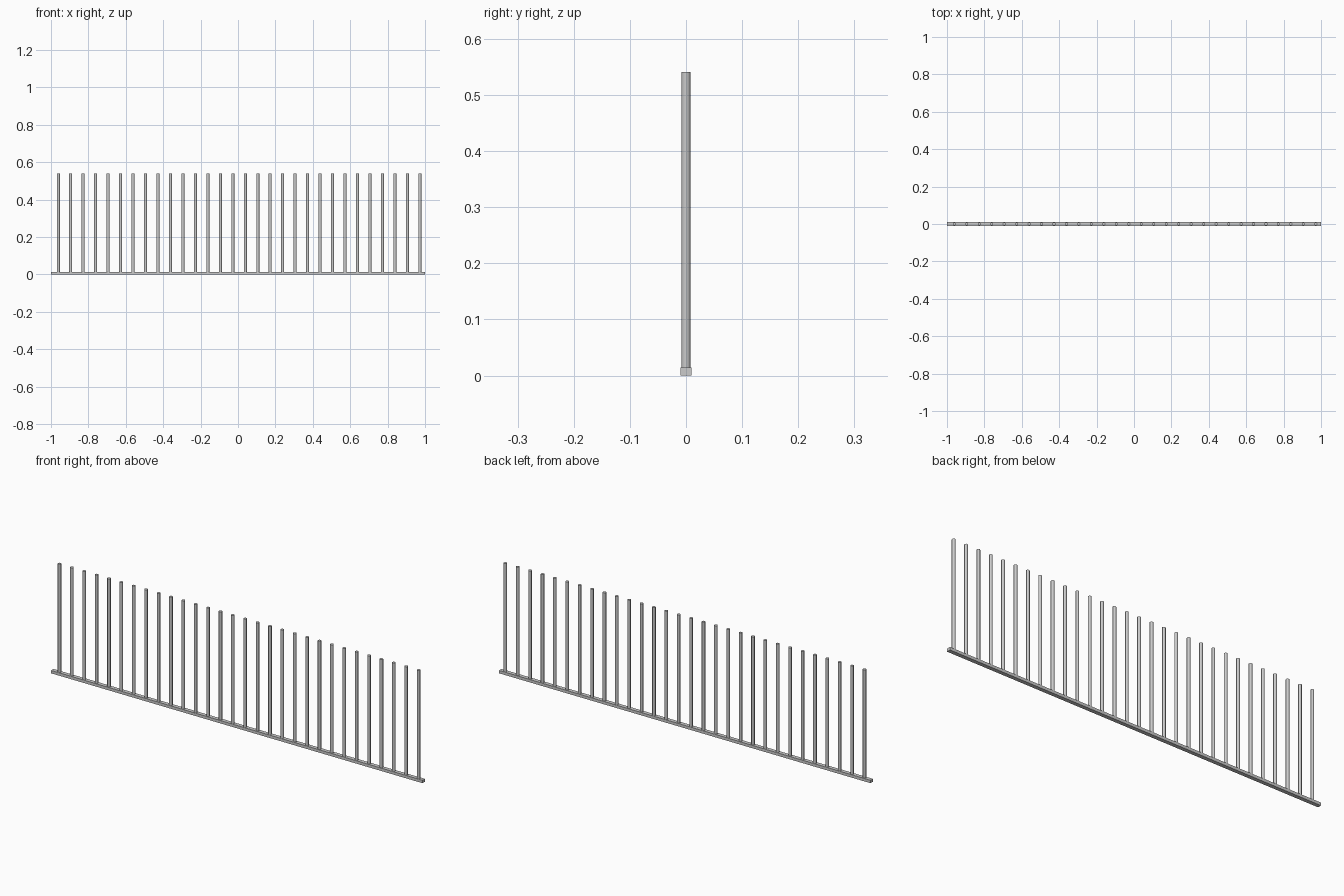
import bpy

if "Cube" in bpy.data.objects:
    bpy.data.objects.remove(bpy.data.objects["Cube"])

COUNT = 30
PITCH = 2 / COUNT
FIRST_X = -0.961
RAIL_H, RAIL_W = 0.014, 0.019
TOP, RADIUS = 0.541, 0.008

# bottom rail
bpy.ops.mesh.primitive_cube_add(size=1, location=(0, 0, RAIL_H / 2))
rail = bpy.context.object
rail.name = "bottom_rail"
rail.scale = (2, RAIL_W, RAIL_H)

# upright round bars, sharing one mesh
bpy.ops.mesh.primitive_cylinder_add(vertices=12, radius=RADIUS, depth=TOP - RAIL_H,
                                    location=(FIRST_X, 0, (TOP + RAIL_H) / 2))
bar = bpy.context.object
bar.name = "upright_bar"
bpy.ops.object.shade_smooth_by_angle()
for i in range(1, COUNT):
    copy = bar.copy()
    copy.location.x = FIRST_X + i * PITCH
    bpy.context.collection.objects.link(copy)
